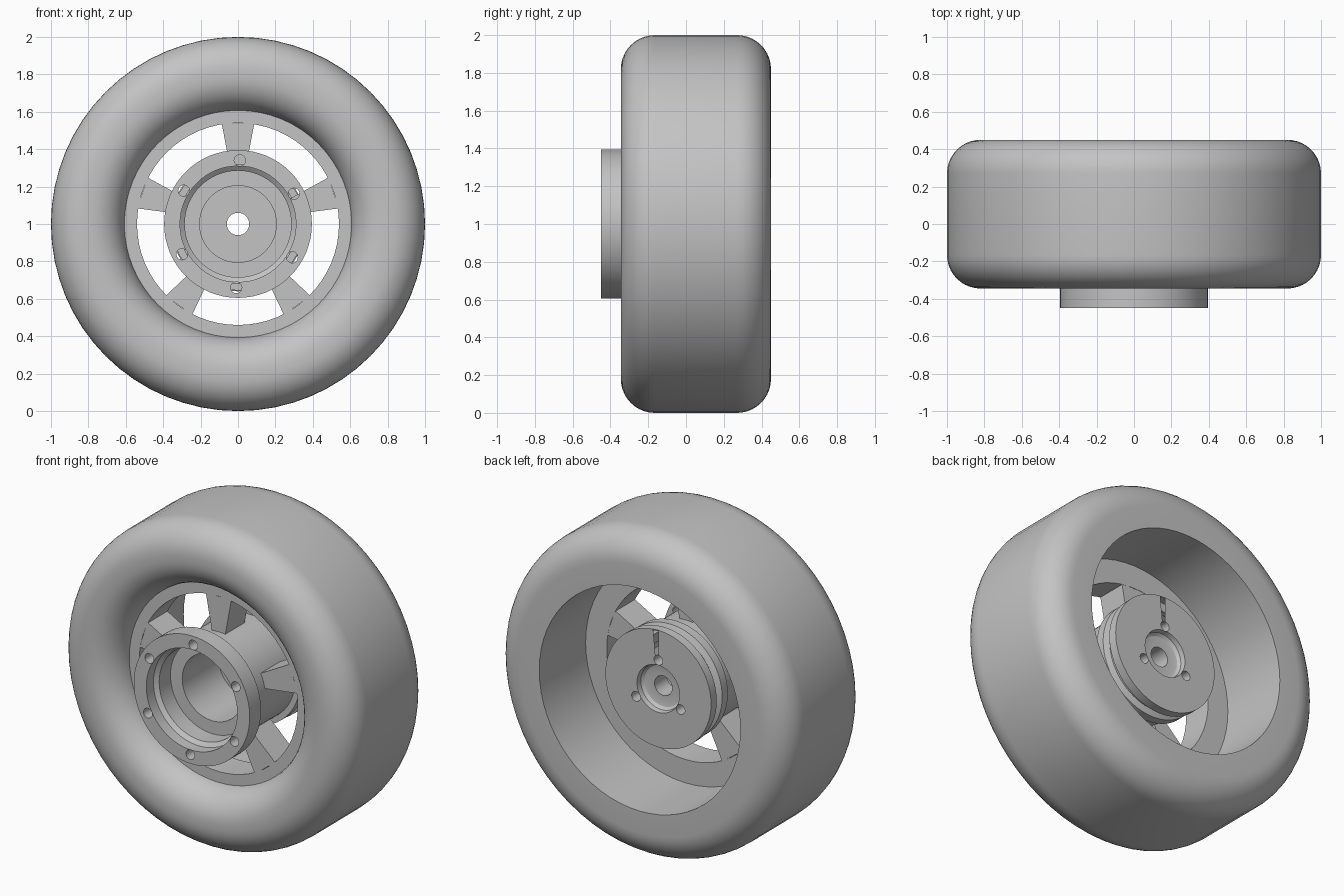
import bpy, bmesh
from math import sin, cos, radians, tau
from mathutils import Matrix, Vector

cube = bpy.data.objects.get("Cube")
if cube:
    bpy.data.objects.remove(cube)

GREY = (0.55, 0.55, 0.55, 1)
grey = bpy.data.materials.new("plain_grey")
grey.use_nodes = True
grey.diffuse_color = GREY
grey.node_tree.nodes["Principled BSDF"].inputs["Base Color"].default_value = GREY


def polar(r, angle, y):
    """Point at a radius and an angle around the axle."""
    return Vector((r * cos(angle), y, 1 + r * sin(angle)))


def finish(name, bm):
    bmesh.ops.recalc_face_normals(bm, faces=bm.faces)
    mesh = bpy.data.meshes.new(name)
    bm.to_mesh(mesh)
    bm.free()
    mesh.materials.append(grey)
    obj = bpy.data.objects.new(name, mesh)
    bpy.context.collection.objects.link(obj)
    return obj


def smooth(obj):
    bpy.ops.object.select_all(action="DESELECT")
    obj.select_set(True)
    bpy.context.view_layer.objects.active = obj
    bpy.ops.object.shade_smooth_by_angle(angle=radians(30))


def revolve(name, profile, sides=64):
    """Spin a closed (radius, y) profile around the axle."""
    bm = bmesh.new()
    rings = [[bm.verts.new(polar(r, tau * i / sides, y)) for r, y in profile]
             for i in range(sides)]
    n = len(profile)
    for i, ring in enumerate(rings):
        after = rings[(i + 1) % sides]
        for j in range(n):
            k = (j + 1) % n
            bm.faces.new((ring[j], ring[k], after[k], after[j]))
    return finish(name, bm)


def arc(r, y, size, start, end, steps=10):
    """Quarter-round points in the (radius, y) profile plane."""
    angles = [radians(start + (end - start) * i / steps) for i in range(steps + 1)]
    return [(r + size * cos(a), y + size * sin(a)) for a in angles]


# Tire: rounded shoulders, front lip rolled into the rim, straight bore behind
tire = revolve("tire",
               arc(0.79, -0.16, 0.185, -180, -90)
               + arc(0.82, -0.165, 0.18, -90, 0)
               + arc(0.82, 0.27, 0.18, 0, 90)
               + [(0.685, 0.45), (0.685, -0.03), (0.605, -0.03)])
smooth(tire)

# Rim ring
rim = revolve("rim_ring", [(0.54, -0.19), (0.65, -0.19), (0.684, -0.03),
                           (0.684, 0), (0.54, 0)])
smooth(rim)

# Five tapered spokes
for s in range(5):
    middle = radians(90 + 72 * s)
    bm = bmesh.new()
    corners = [(0.3, -8), (0.545, -9.2), (0.545, 9.2), (0.3, 8)]
    front, back = [[bm.verts.new(polar(r, middle + radians(a), y)) for r, a in corners]
                   for y in (-0.189, -0.001)]
    bm.faces.new(front)
    bm.faces.new(back)
    for i in range(4):
        k = (i + 1) % 4
        bm.faces.new((front[i], front[k], back[k], back[i]))
    finish(f"spoke_{s + 1}", bm)

# Hub: front flange, stepped cavity, grooved back disc with a shallow recess
hub = revolve("hub", [
    (0.06, 0.1), (0.205, 0.1), (0.205, -0.25), (0.285, -0.25), (0.285, -0.36),
    (0.31, -0.38), (0.31, -0.45), (0.395, -0.45), (0.395, -0.34), (0.32, -0.34),
    (0.32, 0.1), (0.355, 0.1), (0.355, 0.155), (0.32, 0.17), (0.32, 0.2),
    (0.36, 0.215), (0.36, 0.27), (0.145, 0.27), (0.14, 0.24), (0.125, 0.225),
    (0.1, 0.22), (0.06, 0.22)])

# Bolt holes: six through the flange, three blind ones in the back disc
holes = bmesh.new()


def drill(r, degrees, y, size, depth):
    place = Matrix.Translation(polar(r, radians(degrees), y)) @ Matrix.Rotation(radians(90), 4, "X")
    bmesh.ops.create_cone(holes, cap_ends=True, segments=20, radius1=size,
                          radius2=size, depth=depth, matrix=place)


for i in range(6):
    drill(0.34, 88.4 + 60 * i, -0.4, 0.03, 0.18)
for i in range(3):
    drill(0.175, 90 + 120 * i, 0.26, 0.03, 0.14)
cutter = finish("hole_cutter", holes)
cutter.hide_render = True

cut = hub.modifiers.new("holes", "BOOLEAN")
cut.operation = "DIFFERENCE"
cut.solver = "EXACT"
cut.object = cutter
bpy.context.view_layer.update()
depsgraph = bpy.context.evaluated_depsgraph_get()
drilled = bpy.data.meshes.new_from_object(hub.evaluated_get(depsgraph))
hub.modifiers.clear()
hub.data = drilled
bpy.data.objects.remove(cutter)
smooth(hub)
